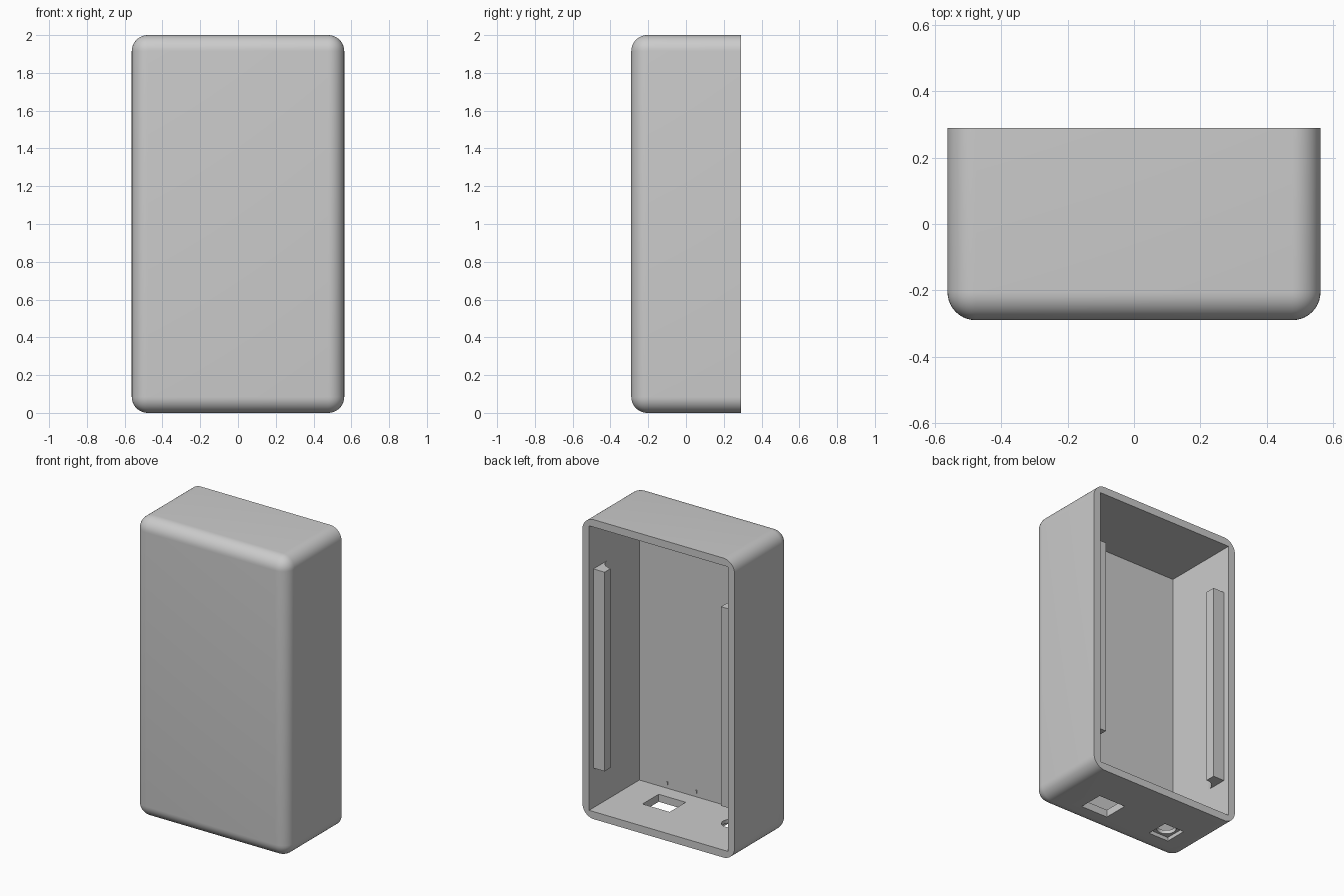
import bpy, bmesh, math
from mathutils import Matrix

old = bpy.data.objects.get("Cube")
if old:
    bpy.data.objects.remove(old, do_unlink=True)

W, D, H = 0.5625, 0.29, 2.0     # half width, half depth, height
WALL, RADIUS = 0.05, 0.085

grey = bpy.data.materials.new("plain grey")
grey.use_nodes = True
colour = (0.6, 0.6, 0.6, 1)
grey.diffuse_color = colour
grey.node_tree.nodes["Principled BSDF"].inputs["Base Color"].default_value = colour


def add_object(name, bm):
    bmesh.ops.recalc_face_normals(bm, faces=bm.faces[:])
    mesh = bpy.data.meshes.new(name)
    bm.to_mesh(mesh)
    bm.free()
    mesh.materials.append(grey)
    obj = bpy.data.objects.new(name, mesh)
    bpy.context.scene.collection.objects.link(obj)
    return obj


def box_mesh(x, y, z):
    """Box from three (low, high) ranges."""
    bm = bmesh.new()
    bmesh.ops.create_cube(bm, size=1)
    for v in bm.verts:
        v.co = [r[0] if c < 0 else r[1] for c, r in zip(v.co, (x, y, z))]
    return bm


def cut(target, cutter):
    """Subtract the cutter for good, then remove it."""
    cutter.hide_render = True
    mod = target.modifiers.new("cut", "BOOLEAN")
    mod.operation, mod.solver, mod.object = "DIFFERENCE", "EXACT", cutter
    bpy.context.view_layer.update()
    graph = bpy.context.evaluated_depsgraph_get()
    mesh = bpy.data.meshes.new_from_object(target.evaluated_get(graph))
    target.modifiers.clear()
    target.data = mesh
    bpy.data.objects.remove(cutter, do_unlink=True)


# Shell: block rounded everywhere except around its open back
bm = box_mesh((-W, W), (-D, D), (0, H))
rounded = [e for e in bm.edges if not all(v.co.y > 0 for v in e.verts)]
bmesh.ops.bevel(bm, geom=rounded, offset=RADIUS, segments=10, profile=0.5, affect="EDGES")
shell = add_object("case_shell", bm)

# Hollow interior, open at the back
cut(shell, add_object("cavity_cutter", box_mesh(
    (WALL - W, W - WALL), (WALL - D, D + 0.1), (WALL, H - WALL))))

# Rectangular port through the bottom wall
cut(shell, add_object("port_cutter", box_mesh((0.1, 0.3), (-0.14, 0.03), (-0.1, 0.1))))

# Round hole in a square recess under the bottom wall
HX, HY, HALF = -0.3, -0.05, 0.075
cut(shell, add_object("recess_cutter", box_mesh(
    (HX - HALF, HX + HALF), (HY - HALF, HY + HALF), (-0.1, WALL / 2))))
bm = bmesh.new()
bmesh.ops.create_cone(bm, cap_ends=True, segments=32, radius1=0.06, radius2=0.06,
                      depth=0.3, matrix=Matrix.Translation((HX, HY, 0)))
cut(shell, add_object("round_hole_cutter", bm))

bpy.ops.object.select_all(action="DESELECT")
shell.select_set(True)
bpy.context.view_layer.objects.active = shell
bpy.ops.object.shade_smooth_by_angle(angle=math.radians(30))

# Side rails: square bar with a concave fillet running into the wall
for name, side in (("left_rail", 1), ("right_rail", -1)):
    inner, outer, r = 0.43, W - WALL, 0.08
    section = [(outer + 0.01, 0.245), (inner, 0.245)]
    for i in range(9):
        a = math.pi / 2 * (1 - i / 8)
        section.append((inner + (outer - inner) * math.cos(a), 0.1 + r * math.sin(a)))
    section.append((outer + 0.01, 0.1))
    bm = bmesh.new()
    face = bm.faces.new([bm.verts.new((side * x, y, 0.315)) for x, y in section])
    top = bmesh.ops.extrude_face_region(bm, geom=[face])["geom"]
    bmesh.ops.translate(bm, vec=(0, 0, 1.33),
                        verts=[g for g in top if isinstance(g, bmesh.types.BMVert)])
    add_object(name, bm)

# Tiny locating pegs on the front wall beside the port
for name, x in (("left_peg", 0.305), ("right_peg", 0.09)):
    add_object(name, box_mesh((x - 0.004, x + 0.004), (-D + 0.04, -D + 0.055), (0.075, 0.095)))
